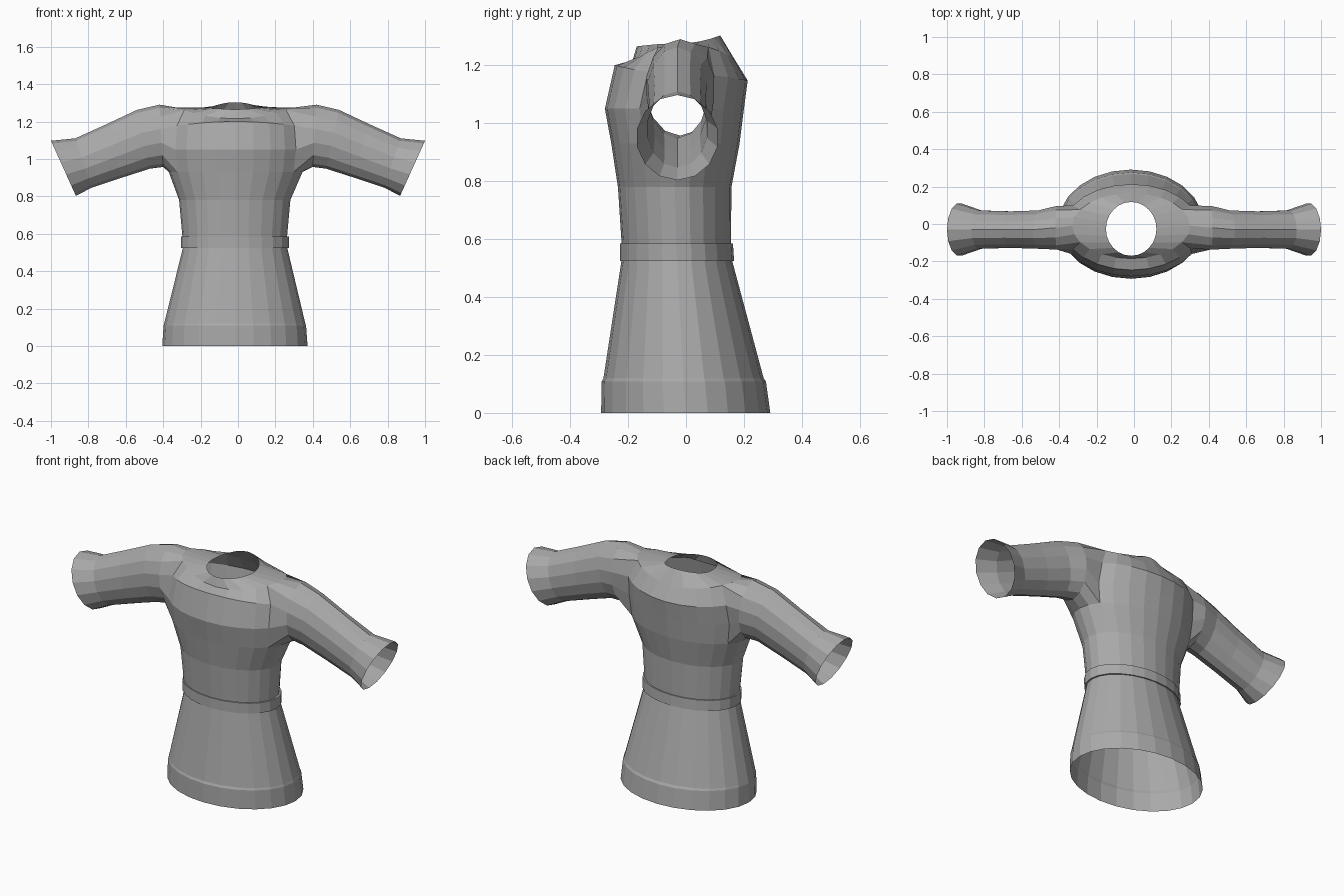
import bpy, bmesh, math

if "Cube" in bpy.data.objects:
    bpy.data.objects.remove(bpy.data.objects["Cube"])

SEG = 24          # columns around the body
HALF = 2          # armhole half width in columns

cloth = bpy.data.materials.new("grey cloth")
cloth.diffuse_color = (0.4, 0.4, 0.4, 1)
cloth.use_nodes = True
cloth.node_tree.nodes["Principled BSDF"].inputs["Base Color"].default_value = cloth.diffuse_color


def add_ring(bm, xl, xr, yf, yb, zs, zf=None, zb=None):
    """Oval ring whose height may differ at the sides, front and back."""
    zf = zs if zf is None else zf
    zb = zs if zb is None else zb
    ring = []
    for i in range(SEG):
        t = 2 * math.pi * i / SEG
        c, s = math.cos(t), math.sin(t)
        z = zs * c * c + (zb if s > 0 else zf) * s * s
        ring.append(bm.verts.new(((xl + xr) / 2 + (xr - xl) / 2 * c,
                                  (yf + yb) / 2 + (yb - yf) / 2 * s, z)))
    return ring


def bridge(bm, a, b, skip=()):
    n = len(a)
    for i in range(n):
        if i not in skip:
            j = (i + 1) % n
            bm.faces.new((a[i], a[j], b[j], b[i]))


def finish(bm, name):
    mesh = bpy.data.meshes.new(name)
    bm.to_mesh(mesh)
    bm.free()
    mesh.materials.append(cloth)
    obj = bpy.data.objects.new(name, mesh)
    bpy.context.collection.objects.link(obj)
    return obj


# Tunic body: skirt, waist, chest, shoulder yoke and neck opening
bm = bmesh.new()
rings = [add_ring(bm, *r) for r in [
    (-.395, .36, -.285, .268, .12),
    (-.293, .262, -.222, .158, .53),
    (-.297, .262, -.222, .155, .58),
    (-.315, .28, -.235, .157, .78),
    (-.37, .345, -.258, .185, .93),
    (-.385, .36, -.28, .2, 1.05),
    (-.375, .35, -.246, .213, 1.17, 1.2, 1.147),
    (-.33, .30, -.185, .165, 1.275, 1.215, 1.225),
    (-.15, .12, -.17, .118, 1.275, 1.265, 1.303),
]]
sides = (0, SEG // 2)
armhole = {(c + k) % SEG for c in sides for k in range(-HALF, HALF)}
for k in range(len(rings) - 1):
    bridge(bm, rings[k], rings[k + 1], armhole if 4 <= k <= 6 else ())

# Sleeves grow from the armholes: top x z, bottom x z, middle y, half width
sections = [
    (.42, 1.29, .40, .957, -.02, .12),
    (.54, 1.262, .47, .948, -.03, .105),
    (.70, 1.187, .62, .90, -.03, .10),
    (.87, 1.11, .78, .847, -.03, .105),
    (1.0, 1.097, .867, .803, -.03, .142),
]
low, mid, high, top = rings[4:8]
for c, side in zip(sides, (1, -1)):
    cols = [(c + k) % SEG for k in range(-HALF, HALF + 1)]
    a, b = cols[0], cols[-1]
    loop = ([low[i] for i in cols] + [mid[b], high[b]] +
            [top[i] for i in reversed(cols)] + [high[a], mid[a]])
    n = len(loop)
    for tx, tz, bx, bz, yc, hw in sections:
        new = []
        for i in range(n):
            p = 2 * math.pi * (i - HALF) / n
            f = (1 - math.cos(p)) / 2      # 0 underneath, 1 on top
            new.append(bm.verts.new((side * (bx + (tx - bx) * f),
                                     yc + side * hw * math.sin(p),
                                     bz + (tz - bz) * f)))
        bridge(bm, loop, new)
        loop = new
finish(bm, "tunic_body")


# Raised bands made from stacked rings
def band(name, rows):
    bm = bmesh.new()
    made = [add_ring(bm, *r) for r in rows]
    for p, q in zip(made, made[1:]):
        bridge(bm, p, q)
    finish(bm, name)


band("belt", [
    (-.293, .262, -.222, .158, .525),
    (-.305, .273, -.228, .166, .525),
    (-.305, .273, -.228, .162, .585),
    (-.297, .262, -.222, .155, .585),
])
band("hem_band", [
    (-.405, .372, -.293, .291, 0),
    (-.398, .364, -.291, .276, .108),
    (-.395, .36, -.285, .268, .12),
])
